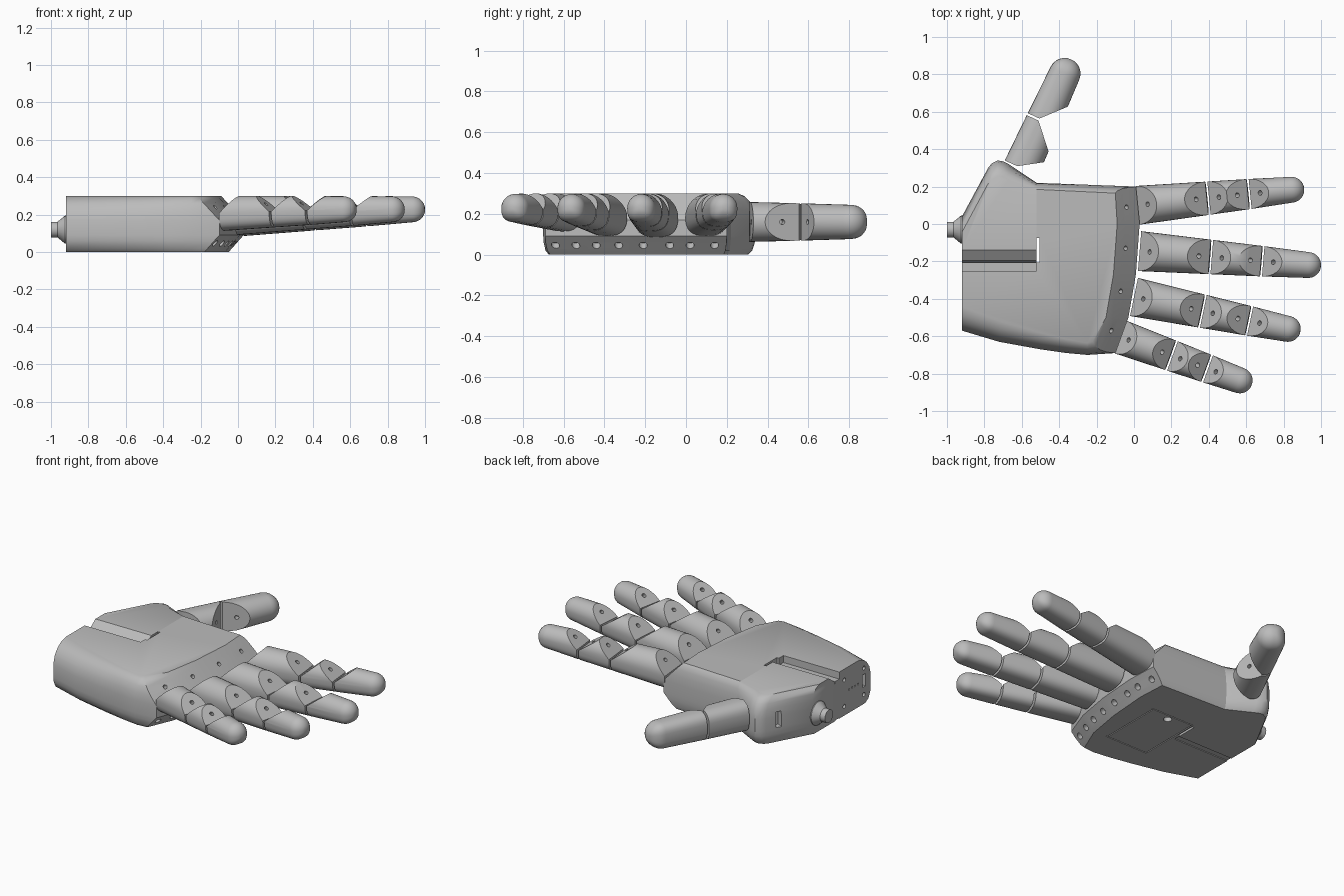
import bpy, bmesh
from math import sin, cos, pi, radians
from mathutils import Vector, Matrix

if "Cube" in bpy.data.objects:
    bpy.data.objects.remove(bpy.data.objects["Cube"])

grey = bpy.data.materials.new("matte_grey")
grey.use_nodes = True
grey.diffuse_color = (0.5, 0.5, 0.5, 1)
grey.node_tree.nodes["Principled BSDF"].inputs["Base Color"].default_value = (0.5, 0.5, 0.5, 1)


def make_object(name, bm, matrix=Matrix()):
    bmesh.ops.recalc_face_normals(bm, faces=bm.faces)
    mesh = bpy.data.meshes.new(name)
    bm.to_mesh(mesh)
    bm.free()
    obj = bpy.data.objects.new(name, mesh)
    obj.matrix_world = matrix
    bpy.context.collection.objects.link(obj)
    return obj


def finish(obj):
    obj.data.materials.clear()
    obj.data.materials.append(grey)
    bpy.ops.object.select_all(action='DESELECT')
    obj.select_set(True)
    bpy.context.view_layer.objects.active = obj
    bpy.ops.object.shade_smooth_by_angle(angle=radians(35))


def loft(rings):
    """Skin a list of equal-length point rings and close both ends."""
    bm = bmesh.new()
    rows = [[bm.verts.new(p) for p in ring] for ring in rings]
    n = len(rows[0])
    for a, b in zip(rows, rows[1:]):
        for i in range(n):
            bm.faces.new((a[i], a[(i + 1) % n], b[(i + 1) % n], b[i]))
    bm.faces.new(rows[0][::-1])
    bm.faces.new(rows[-1])
    return bm


def add_hole(bm, point, normal, radius, depth=0.08):
    turn = Vector(normal).to_track_quat('Z', 'Y').to_matrix().to_4x4()
    bmesh.ops.create_cone(bm, cap_ends=True, segments=16, radius1=radius, radius2=radius,
                          depth=depth, matrix=Matrix.Translation(point) @ turn)


def add_box(bm, point, size, turn=0):
    m = Matrix.Translation(point) @ Matrix.Rotation(turn, 4, 'Z') @ Matrix.Diagonal((*size, 1))
    bmesh.ops.create_cube(bm, size=1, matrix=m)


def carve(obj, cutter_bm):
    """Cut the holes out of an object, then drop the cutter."""
    cutter = make_object("cutter", cutter_bm, obj.matrix_world.copy())
    cutter.hide_render = True
    mod = obj.modifiers.new("holes", 'BOOLEAN')
    mod.object, mod.operation, mod.solver = cutter, 'DIFFERENCE', 'EXACT'
    bpy.context.view_layer.update()
    graph = bpy.context.evaluated_depsgraph_get()
    mesh = bpy.data.meshes.new_from_object(obj.evaluated_get(graph))
    obj.modifiers.clear()
    if len(mesh.polygons):
        obj.data = mesh
    bpy.data.objects.remove(cutter)


# --- Palm and thumb block: outlines stacked by height ---
# height, knuckle set-back, side rounding
LEVELS = [(0, -.08, .06), (.02, -.062, .025), (.06, -.027, .004), (.09, 0, 0), (.17, 0, 0),
          (.22, -.046, .015), (.26, -.083, .045), (.285, -.106, .085), (.3, -.12, .14)]
SIDE = [(-.92, -.57), (-.72, -.63), (-.5, -.67), (-.36, -.69), (-.25, -.7)]
KNUCKLE = [(-.1, -.69), (-.03, -.5), (.01, -.27), (.03, 0), (.02, .2)]
INNER = [(-.52, .22), (-.52, -.25), (-.92, -.25)]
BLOCK = [(-.92, -.21), (-.52, -.21), (-.52, .22), (-.67, .32), (-.7, .335), (-.73, .34),
         (-.76, .325), (-.78, .3), (-.92, .04)]


def palm_ring(z, back, rounding):
    ring = []
    for x, y in SIDE + KNUCKLE + INNER:
        if (x, y) in KNUCKLE:
            x += back
        if y < -.55:
            y += rounding * (.35 - .7 * min(x + .1, 0))
        elif y > .15:
            y -= rounding * .25
        ring.append((x, y, z))
    return ring


def block_ring(z, rounding):
    ring = []
    for x, y in BLOCK:
        if y < 0:
            y += max(0, z - .25) * 1.4
        else:
            y -= rounding * (.25 if x > -.6 else .6)
        ring.append((x, y, z))
    return ring


def knuckle_x(y):
    for (x0, y0), (x1, y1) in zip(KNUCKLE, KNUCKLE[1:]):
        if y0 <= y <= y1:
            return x0 + (x1 - x0) * (y - y0) / (y1 - y0)


palm = make_object("palm", loft([palm_ring(*lv) for lv in LEVELS]))
cuts = bmesh.new()
for y in (.09, -.13, -.36, -.57):                       # tendon holes above
    add_hole(cuts, (knuckle_x(y) - .065, y, .24), (.73, 0, .68), .013)
for y in (-.64, -.54, -.44, -.33, -.21, -.08, .02, .14):  # pin holes below
    add_hole(cuts, (knuckle_x(y) - .04, y, .045), (.75, 0, -.66), .02)
for y in (-.3, -.5):                                    # wrist screw holes
    for z in (.06, .23):
        add_hole(cuts, (-.92, y, z), (1, 0, 0), .013)
for i in range(4):
    add_hole(cuts, (-.92, -.35 - .03 * i, .15), (1, 0, 0), .006)
add_box(cuts, (-.92, -.5, .15), (.08, .03, .08))
add_box(cuts, (-.515, -.14, .15), (.02, .13, .4))
add_hole(cuts, (-.34, -.1, 0), (0, 0, 1), .025)
for y in (-.48, -.06):                                  # underside cover seams
    add_box(cuts, (-.345, y, 0), (.31, .006, .02))
for x in (-.495, -.2):
    add_box(cuts, (x, -.27, 0), (.006, .4, .02))
carve(palm, cuts)
finish(palm)

block = make_object("thumb_block", loft([block_ring(z, r) for z, _, r in LEVELS]))
cuts = bmesh.new()
add_box(cuts, (-.82, .226, .15), (.035, .08, .1), radians(62))
carve(block, cuts)
finish(block)

bm = bmesh.new()
add_box(bm, (-.72, -.23, .13), (.4, .05, .25))
finish(make_object("palm_groove_floor", bm))

# --- Wrist connector: a short flared stub ---
PROFILE = [(-.9, .075), (-.925, .075), (-.965, .042), (-1, .042)]
finish(make_object("wrist_connector", loft(
    [[(x, -.03 + r * cos(2 * pi * i / 24), .12 + r * sin(2 * pi * i / 24)) for i in range(24)]
     for x, r in PROFILE])))


# --- Fingers: tapered round bars, cut into segments with bevelled joints ---
def section(x, r, n=32):
    """Round on the inner side, squarer on the back."""
    ring = []
    for i in range(n):
        c, s = cos(2 * pi * i / n), sin(2 * pi * i / n)
        if s < -1e-6:
            c = abs(c) ** .7 * (1 if c > 0 else -1)
            s = -abs(s) ** .7
        ring.append((x, r * c, r * s))
    return ring


def bevel_end(bm, cuts, x, inward, radius, length, depth):
    """Slice the inner corner off a segment end and mark its hole."""
    point = Vector((x + inward * length / 2, 0, radius - depth / 2))
    normal = Vector((-inward * depth, 0, length)).normalized()
    out = bmesh.ops.bisect_plane(bm, geom=bm.verts[:] + bm.edges[:] + bm.faces[:], plane_co=point,
                                 plane_no=normal, clear_outer=True)
    edges = [e for e in out["geom_cut"] if isinstance(e, bmesh.types.BMEdge)]
    bmesh.ops.contextual_create(bm, geom=edges)
    add_hole(cuts, point, normal, .013)


def finger(name, base, tip, up, r0, r1, joints, length, depth=1.0, first=None):
    base, tip = Vector(base), Vector(tip)
    axis = (tip - base).normalized()
    side = Vector(up).cross(axis).normalized()
    frame = Matrix((axis, side, axis.cross(side))).transposed().to_4x4()
    frame.translation = base
    total = (tip - base).length
    stops = [0] + [j * total for j in joints] + [total]
    for i, (a, b) in enumerate(zip(stops, stops[1:])):
        last = i == len(joints)
        a += .006 if i else 0
        b -= 0 if last else .006
        ra, rb = (r0 + (r1 - r0) * x / total for x in (a, b))
        rings = [section(a, ra)]
        if last:
            rings += [section(b - r1 + r1 * sin(t * pi / 16), r1 * cos(t * pi / 16))
                      for t in range(8)]
        else:
            rings.append(section(b, rb))
        bm, cuts = loft(rings), bmesh.new()
        cut = first if first and i == 0 else length
        bevel_end(bm, cuts, a, 1, ra, cut, ra * depth)
        if not last:
            bevel_end(bm, cuts, b, -1, rb, length, rb * depth)
        obj = make_object(f"{name}_segment_{i + 1}", bm, frame)
        carve(obj, cuts)
        finish(obj)


# name, base xy, tip xy, base radius, joint x positions, bevel length
FINGERS = [("index_finger", (.02, .1), (.91, .19), .104, (.395, .615), .11),
           ("middle_finger", (.03, -.145), (1, -.225), .107, (.41, .685), .11),
           ("ring_finger", (0, -.39), (.89, -.575), .104, (.365, .615), .105),
           ("little_finger", (-.07, -.605), (.63, -.86), .093, (.2, .39), .09)]
TIP_R = .069
for name, b, t, r, gaps, length in FINGERS:
    finger(name, (*b, .3 - r), (*t, .3 - TIP_R), (0, 0, 1), r, TIP_R,
           [(g - b[0]) / (t[0] - b[0]) for g in gaps], length)

# Thumb lies on its side, joints opening across the palm
finger("thumb", (-.602, .299, .16), (-.335, .88, .16), (.907, -.42, 0), .098, .084,
       [.43], .125, 1.25, .08)
